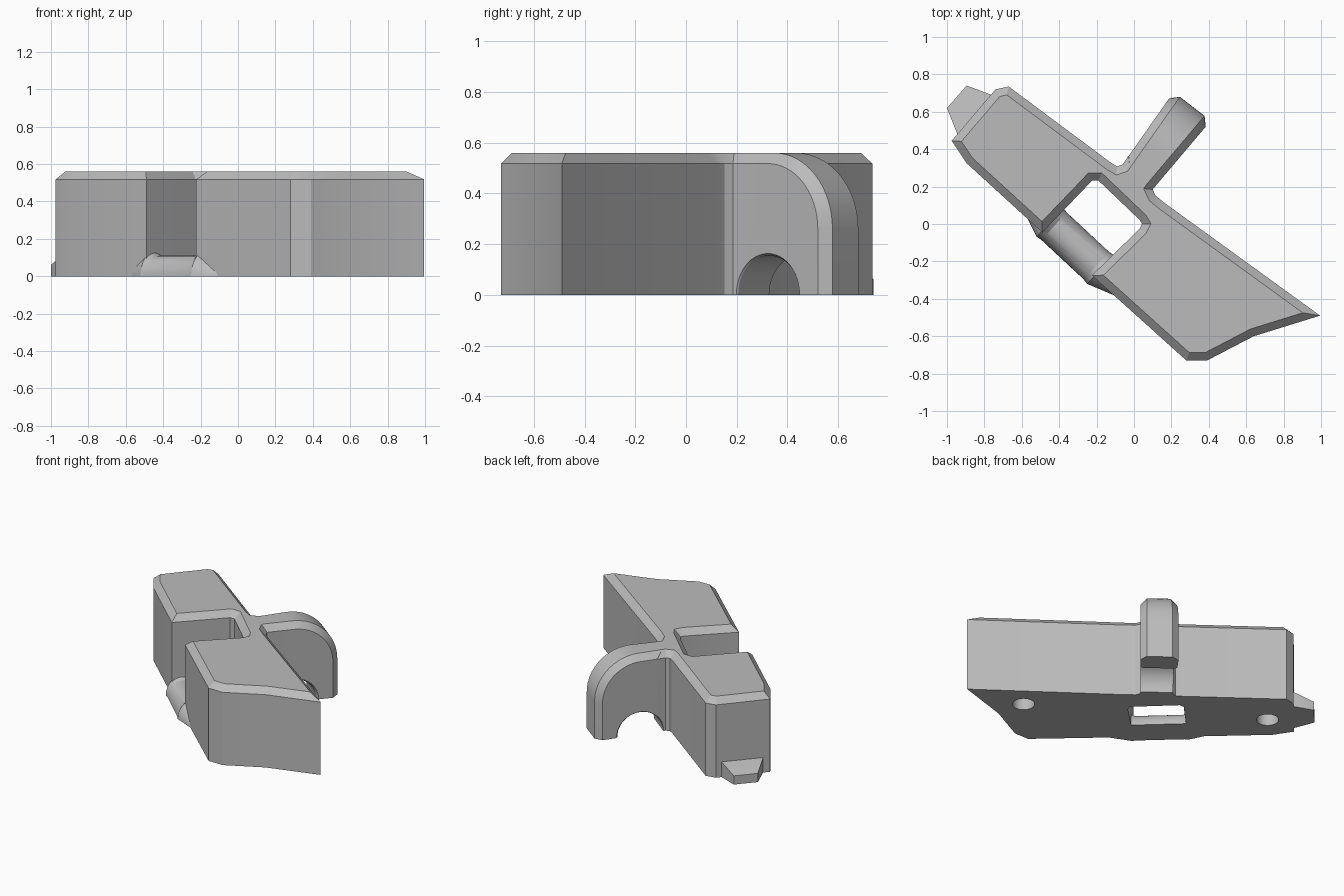
import bpy, bmesh, math
from mathutils import Vector

cube = bpy.data.objects.get("Cube")
if cube:
    bpy.data.objects.remove(cube)

HEIGHT, CHAMFER = 0.56, 0.042
ARM = Vector((0.61, 0.79, 0)).normalized()        # direction the arched arm points
ACROSS = Vector((0.79, -0.61, 0)).normalized()    # across the arm
FRONT = Vector((-0.68, -0.73, 0)).normalized()    # outward from the front wall
ALONG = Vector((0.73, -0.68, 0)).normalized()     # along the front wall
UP = Vector((0, 0, 1))

grey = bpy.data.materials.new("plain_grey")
grey.use_nodes = True
tone = (0.5, 0.5, 0.5, 1)
grey.diffuse_color = tone
grey.node_tree.nodes["Principled BSDF"].inputs["Base Color"].default_value = tone


def loft(name, rings):
    """Skin a closed solid through rings that share a point count."""
    bm = bmesh.new()
    loops = [[bm.verts.new(p) for p in ring] for ring in rings]
    n = len(loops[0])
    for a, b in zip(loops, loops[1:]):
        for i in range(n):
            j = (i + 1) % n
            bm.faces.new((a[i], a[j], b[j], b[i]))
    bm.faces.new(loops[0][::-1])
    bm.faces.new(loops[-1])
    bmesh.ops.recalc_face_normals(bm, faces=bm.faces)
    mesh = bpy.data.meshes.new(name)
    bm.to_mesh(mesh)
    bm.free()
    mesh.materials.append(grey)
    obj = bpy.data.objects.new(name, mesh)
    bpy.context.collection.objects.link(obj)
    return obj


def inset(points, amount):
    """Mitred inward offset of a counter-clockwise outline."""
    result = []
    for i, p in enumerate(points):
        d1 = (p - points[i - 1]).normalized()
        d2 = (points[(i + 1) % len(points)] - p).normalized()
        n1, n2 = Vector((-d1.y, d1.x)), Vector((-d2.y, d2.x))
        result.append(p + (n1 + n2) * amount / (1 + n1.dot(n2)))
    return result


def activate(obj):
    bpy.ops.object.select_all(action='DESELECT')
    obj.select_set(True)
    bpy.context.view_layer.objects.active = obj


def combine(obj, other, operation):
    mod = obj.modifiers.new(operation.title(), 'BOOLEAN')
    mod.operation, mod.object, mod.solver = operation, other, 'EXACT'
    activate(obj)
    bpy.ops.object.modifier_apply(modifier=mod.name)
    bpy.data.objects.remove(other)


def circle(centre, radius, u, v, steps=40):
    return [centre + radius * (u * math.cos(a) + v * math.sin(a))
            for a in (math.tau * i / steps for i in range(steps))]


# Main block: plan outline with the open notch and the filleted arm root
outline = [Vector(p) for p in (
    (-0.975, 0.445), (-0.895, 0.325), (-0.49, -0.045),                  # narrow end
    (-0.25, 0.205), (-0.225, 0.232), (-0.19, 0.232),                    # notch
    (0.03, 0.022), (0.043, 0), (0.03, -0.025), (-0.225, -0.275),
    (0.28, -0.73), (0.39, -0.73), (0.64, -0.6), (0.995, -0.49),         # wide end
    (0.16, 0.115), (0.115, 0.152), (0.1, 0.185), (0.125, 0.22),         # arm root
    (-0.03, 0.365), (-0.06, 0.318), (-0.09, 0.308), (-0.12, 0.325),
    (-0.67, 0.735), (-0.74, 0.72))]
body = loft("body", [
    [p.to_3d() for p in outline],
    [p.to_3d() + UP * (HEIGHT - CHAMFER) for p in outline],
    [p.to_3d() + UP * HEIGHT for p in inset(outline, CHAMFER)]])


# Arched arm: rounded side profile with chamfered rims
def arm_ring(side, trim, start=0.12, end=0.688, radius=0.3):
    profile = [(start, 0), (end - trim, 0)]
    for i in range(17):
        a = math.pi / 2 * i / 16
        r = radius - trim
        profile.append((end - radius + r * math.cos(a),
                        HEIGHT - radius + r * math.sin(a)))
    profile.append((start, HEIGHT - trim))
    ring = []
    for s, z in profile:
        half = 0.1 + 0.045 * (s - start) - (CHAMFER - trim)
        ring.append(ARM * s + ACROSS * (side * half - 0.138) + UP * z)
    return ring


arm = loft("arm", [arm_ring(-1, CHAMFER), arm_ring(-1, 0),
                   arm_ring(1, 0), arm_ring(1, CHAMFER)])
combine(body, arm, 'UNION')

# Arched opening through the arm, flared at both mouths
opening = loft("opening_cutter", [
    circle(ARM * 0.384 + ACROSS * v, r, ARM, UP, 48)
    for v, r in ((-0.3, 0.195), (-0.24, 0.155), (-0.04, 0.155), (0.02, 0.19))])
combine(body, opening, 'DIFFERENCE')

# Blind round sockets in the underside
for x, y in ((0.59, -0.406), (-0.746, 0.452)):
    socket = loft("socket_cutter", [
        circle(Vector((x, y, z)), 0.071, Vector((1, 0, 0)), Vector((0, 1, 0)))
        for z in (-0.1, 0.3)])
    combine(body, socket, 'DIFFERENCE')


# Low rounded bar bridging the notch, with flared ends running into the walls
def bar_ring(t, radius, height):
    return [ALONG * t + FRONT * (0.3 + radius * math.cos(a)) + UP * height * math.sin(a)
            for a in (math.pi * i / 20 for i in range(21))]


bar = loft("bridge_bar", [bar_ring(*s) for s in (
    (-0.48, 0.05, 0.05), (-0.335, 0.105, 0.13), (-0.305, 0.1, 0.11),
    (0.005, 0.1, 0.11), (0.035, 0.105, 0.13), (0.2, 0.045, 0.03))])

# Tapered tab on the narrow end
tab_base = [Vector(p) for p in ((-0.94, 0.47, 0), (-0.76, 0.69, 0))]
tab_tip = [Vector(p) for p in ((-1, 0.62, 0), (-0.895, 0.74, 0))]
root = Vector((0.06, -0.05, 0))


def tab_ring(pair, height):
    return [pair[0], pair[1], pair[1] + UP * height, pair[0] + UP * height]


tab = loft("end_tab", [tab_ring([p + root for p in tab_base], 0.13),
                       tab_ring(tab_base, 0.11), tab_ring(tab_tip, 0.062)])

for part in (body, bar, tab):
    activate(part)
    bpy.ops.object.shade_smooth_by_angle(angle=math.radians(25))
